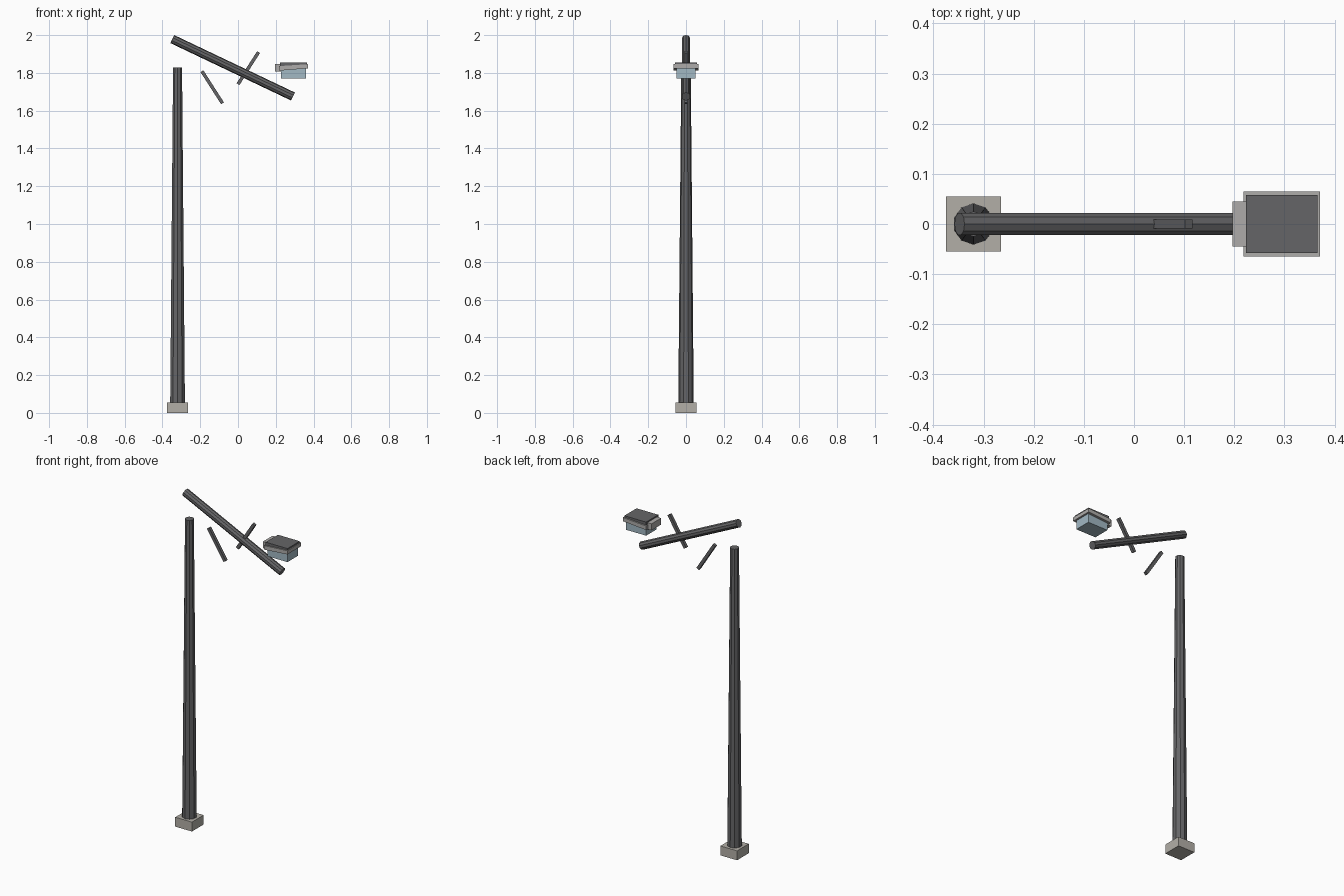
import bpy, bmesh
from mathutils import Vector, Matrix

if "Cube" in bpy.data.objects:
    bpy.data.objects.remove(bpy.data.objects["Cube"])


def material(name, rgb):
    m = bpy.data.materials.new(name)
    m.diffuse_color = (*rgb, 1)
    m.use_nodes = True
    m.node_tree.nodes["Principled BSDF"].inputs["Base Color"].default_value = m.diffuse_color
    return m


METAL = material("dark_metal", (0.13, 0.13, 0.135))
STONE = material("stone", (0.45, 0.43, 0.39))
RIM = material("light_metal", (0.42, 0.41, 0.40))
GLASS = material("glass", (0.36, 0.48, 0.55))


def finish(bm, name, mat):
    bmesh.ops.recalc_face_normals(bm, faces=bm.faces)
    me = bpy.data.meshes.new(name)
    bm.to_mesh(me)
    bm.free()
    me.materials.append(mat)
    ob = bpy.data.objects.new(name, me)
    bpy.context.collection.objects.link(ob)
    return ob


def rod(name, a, b, r1, r2, sides, mat):
    """Tapered rod from point a to point b."""
    a, b = Vector(a), Vector(b)
    d = b - a
    turn = d.to_track_quat('Z', 'Y').to_matrix().to_4x4()
    bm = bmesh.new()
    bmesh.ops.create_cone(bm, cap_ends=True, segments=sides, radius1=r1, radius2=r2,
                          depth=d.length, matrix=Matrix.Translation((a + b) / 2) @ turn)
    return finish(bm, name, mat)


def bar(name, a, b, width, mat):
    """Square bar from point a to point b."""
    a, b = Vector(a), Vector(b)
    d = b - a
    turn = d.to_track_quat('Z', 'Y').to_matrix().to_4x4()
    bm = bmesh.new()
    bmesh.ops.create_cube(bm, size=1, matrix=Matrix.Translation((a + b) / 2) @ turn
                          @ Matrix.Diagonal((width, width, d.length, 1)))
    return finish(bm, name, mat)


def prism(name, profile, half_y, mat):
    """XZ profile extruded symmetrically along y."""
    bm = bmesh.new()
    f = bm.faces.new([bm.verts.new((x, -half_y, z)) for x, z in profile])
    out = bmesh.ops.extrude_face_region(bm, geom=[f])
    bmesh.ops.translate(bm, vec=(0, 2 * half_y, 0),
                        verts=[v for v in out["geom"] if isinstance(v, bmesh.types.BMVert)])
    return finish(bm, name, mat)


def block(name, x0, x1, z0, z1, half_y, mat):
    return prism(name, [(x0, z0), (x1, z0), (x1, z1), (x0, z1)], half_y, mat)


# Footing and post
block("footing", -0.375, -0.265, 0, 0.056, 0.055, STONE)
rod("post", (-0.32, 0, 0.05), (-0.32, 0, 1.828), 0.041, 0.025, 10, METAL)

# Sloping arm and two loose struts
rod("arm", (-0.348, 0, 1.979), (0.291, 0, 1.675), 0.0235, 0.0235, 10, METAL)
bar("lower_strut", (-0.191, 0, 1.809), (-0.082, 0, 1.639), 0.018, METAL)
bar("upper_strut", (0.109, 0, 1.91), (0, 0, 1.74), 0.018, METAL)

# Lamp head: neck, wedge-shaped rim, roof plate and glass
block("lamp_neck", 0.196, 0.235, 1.808, 1.847, 0.045, RIM)
prism("lamp_rim", [(0.218, 1.812), (0.371, 1.824), (0.371, 1.846), (0.218, 1.836)],
      0.065, RIM)
prism("lamp_roof", [(0.223, 1.834), (0.366, 1.84), (0.366, 1.855), (0.223, 1.855)],
      0.0575, METAL)
block("lamp_glass", 0.228, 0.361, 1.77, 1.83, 0.05, GLASS)
